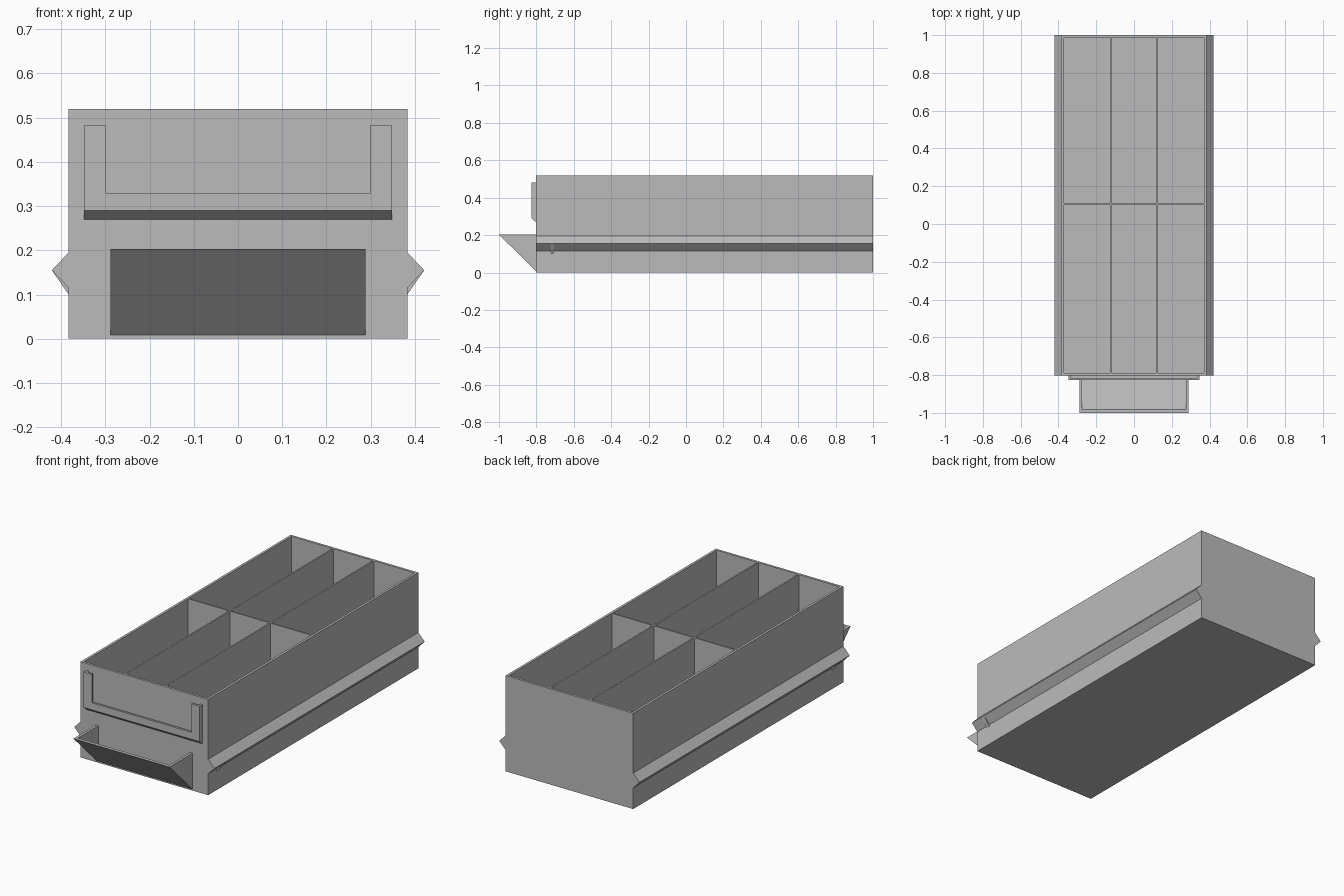
import bpy, bmesh

cube = bpy.data.objects.get("Cube")
if cube:
    bpy.data.objects.remove(cube, do_unlink=True)

grey = bpy.data.materials.new("plain grey")
grey.use_nodes = True
colour = (0.5, 0.5, 0.5, 1)
grey.diffuse_color = colour
grey.node_tree.nodes["Principled BSDF"].inputs["Base Color"].default_value = colour


def add_prism(bm, profile, axis, start, end):
    """Extrude a closed 2D profile along x ('x': y,z pairs) or y ('y': x,z pairs)."""
    def point(p, t):
        return (t, p[0], p[1]) if axis == "x" else (p[0], t, p[1])
    a = [bm.verts.new(point(p, start)) for p in profile]
    b = [bm.verts.new(point(p, end)) for p in profile]
    bm.faces.new(a)
    bm.faces.new(b[::-1])
    for i in range(len(a)):
        j = (i + 1) % len(a)
        bm.faces.new((a[j], a[i], b[i], b[j]))


def rectangle(left, right, low, high):
    return [(left, low), (right, low), (right, high), (left, high)]


def make(name, prisms):
    bm = bmesh.new()
    for prism in prisms:
        add_prism(bm, *prism)
    bmesh.ops.recalc_face_normals(bm, faces=bm.faces)
    mesh = bpy.data.meshes.new(name)
    bm.to_mesh(mesh)
    bm.free()
    mesh.materials.append(grey)
    obj = bpy.data.objects.new(name, mesh)
    bpy.context.collection.objects.link(obj)
    return obj


def cut(target, cutter):
    mod = target.modifiers.new("cut", "BOOLEAN")
    mod.operation = "DIFFERENCE"
    mod.solver = "EXACT"
    mod.object = cutter
    cutter.hide_render = True
    cutter.hide_viewport = True


FRONT, BACK, HALF, TOP = -0.803, 1.0, 0.383, 0.52

# Drawer body with six open compartments
body = make("drawer_body", [(rectangle(-HALF, HALF, 0, TOP), "y", FRONT, BACK)])
columns = [(-0.37, -0.126), (-0.118, 0.118), (0.126, 0.37)]
rows = [(-0.79, 0.1), (0.108, 0.987)]
cells = make("compartment_cutter",
             [(rectangle(l, r, 0.015, 0.6), "y", f, b)
              for l, r in columns for f, b in rows])
cut(body, cells)

# Side runners, each with a small stop under the front end
for name, s in (("left", 1), ("right", -1)):
    base, tip = s * HALF, s * 0.421
    make(name + "_runner",
         [([(base, 0.115), (tip, 0.155), (base, 0.195)], "y", FRONT, BACK)])
    make(name + "_runner_stop",
         [([(base, 0.1), (tip, 0.155), (base, 0.15)], "y", -0.725, -0.705)])

# Label holder: front lip over a narrower spacer, leaving a slot for a card
def u_shape(outer, inner, low, ledge, high):
    return [(-outer, low), (outer, low), (outer, high), (inner, high),
            (inner, ledge), (-inner, ledge), (-inner, high), (-outer, high)]


make("label_holder_lip", [(u_shape(0.348, 0.299, 0.29, 0.328, 0.482), "y", -0.827, -0.815)])
make("label_holder_spacer", [(u_shape(0.348, 0.335, 0.29, 0.302, 0.482), "y", -0.815, FRONT)])
make("label_holder_chamfer",
     [([(-0.827, 0.29), (FRONT, 0.27), (FRONT, 0.29)], "x", -0.348, 0.348)])

# Scoop handle: sloping plate closed by triangular cheeks
slope = [(FRONT, 0.008), (-1, 0.203), (-0.982, 0.203), (FRONT, 0.026)]
make("handle_plate", [(slope, "x", -0.288, 0.288)])
cheek = [(FRONT, 0.026), (-0.982, 0.203), (FRONT, 0.203)]
for name, s in (("left", 1), ("right", -1)):
    make(name + "_handle_cheek", [(cheek, "x", s * 0.274, s * 0.288)])
